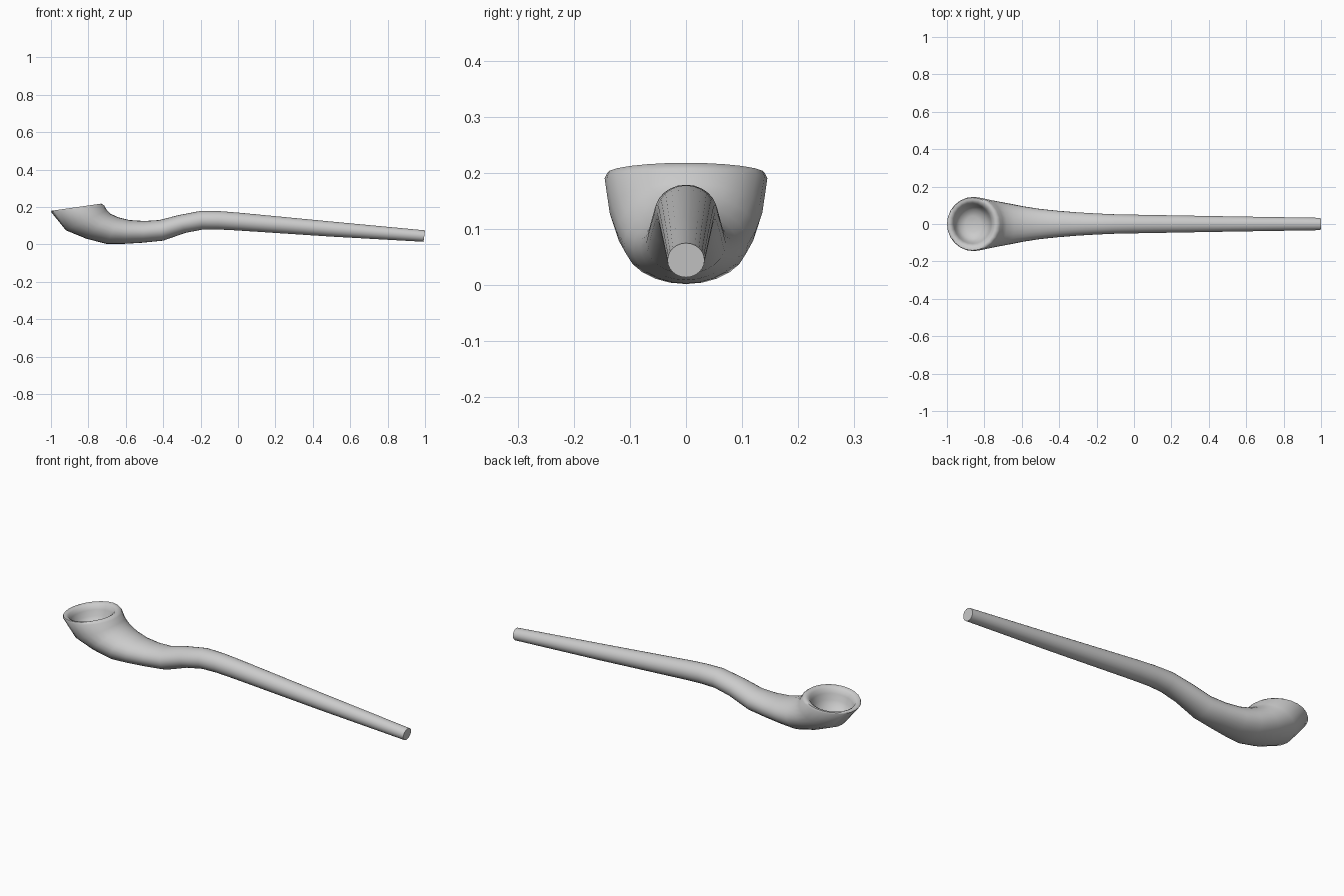
import bpy, bmesh
from math import sin, cos, tau
from mathutils import Vector

if "Cube" in bpy.data.objects:
    bpy.data.objects.remove(bpy.data.objects["Cube"])

SIDES = 24

# Outer sections from mouth end to bowl rim: top x, top z, bottom x, bottom z, half width
sections = [
    (1.00, 0.075, 0.992, 0.014, 0.033),
    (0.50, 0.122, 0.493, 0.042, 0.041),
    (0.00, 0.170, -0.01, 0.075, 0.050),
    (-0.10, 0.178, -0.11, 0.080, 0.052),
    (-0.20, 0.179, -0.19, 0.079, 0.056),
    (-0.32, 0.156, -0.28, 0.062, 0.062),
    (-0.42, 0.130, -0.40, 0.020, 0.071),
    (-0.50, 0.125, -0.51, 0.009, 0.081),
    (-0.58, 0.130, -0.61, 0.003, 0.095),
    (-0.64, 0.145, -0.70, 0.002, 0.110),
    (-0.68, 0.163, -0.81, 0.030, 0.124),
    (-0.70, 0.182, -0.92, 0.075, 0.136),
    (-0.715, 0.207, -1.00, 0.174, 0.145),
    (-0.730, 0.218, -0.996, 0.180, 0.141),
]
# Hollow of the bowl: scale of the rim ring, depth below the rim
hollow = [(0.91, 0.001), (0.82, 0.008), (0.75, 0.03), (0.69, 0.06), (0.55, 0.09), (0.30, 0.105)]

bm = bmesh.new()


def add_ring(center, half, width):
    return [bm.verts.new(center + half * cos(tau * i / SIDES)
                         + Vector((0, width * sin(tau * i / SIDES), 0)))
            for i in range(SIDES)]


# Outer skin
rings = []
for tx, tz, bx, bz, w in sections:
    top, bottom = Vector((tx, 0, tz)), Vector((bx, 0, bz))
    center, half = (top + bottom) / 2, (top - bottom) / 2
    rings.append(add_ring(center, half, w))

# Inside of the bowl, continued from the rim
for s, d in hollow:
    rings.append(add_ring(center + Vector((0.012 * d, 0, -d)), half * s, w * s))

for a, b in zip(rings, rings[1:]):
    for i in range(SIDES):
        j = (i + 1) % SIDES
        bm.faces.new((a[i], a[j], b[j], b[i]))

# Close the mouth end and the bowl floor
bm.faces.new(rings[0])
bm.faces.new(rings[-1])
bmesh.ops.recalc_face_normals(bm, faces=bm.faces)

mesh = bpy.data.meshes.new("pipe_body")
bm.to_mesh(mesh)
bm.free()
pipe = bpy.data.objects.new("pipe_body", mesh)
bpy.context.collection.objects.link(pipe)
bpy.context.view_layer.objects.active = pipe
pipe.select_set(True)
bpy.ops.object.shade_smooth_by_angle(angle=1.1)
